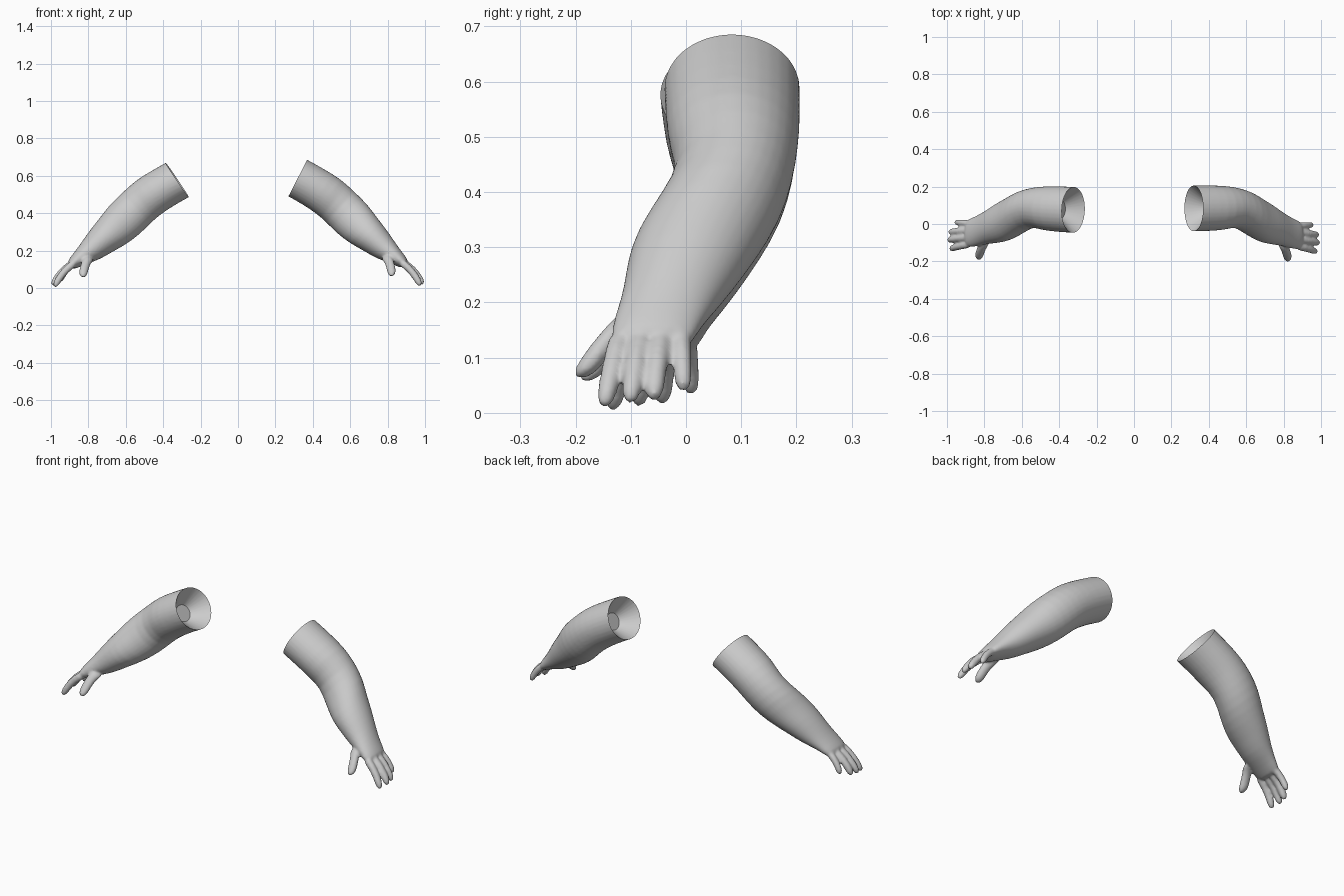
import bpy, bmesh, math
from mathutils import Vector, Matrix

cube = bpy.data.objects.get("Cube")
if cube:
    bpy.data.objects.remove(cube)

skin = bpy.data.materials.new("soft grey")
skin.use_nodes = True
grey = (0.6, 0.6, 0.6, 1)
skin.diffuse_color = grey
skin.node_tree.nodes["Principled BSDF"].inputs["Base Color"].default_value = grey

# Arm stations: centre x, y, z, half thickness, half width
ARM = [
    (.23, .083, .635, .113, .126), (.32, .083, .588, .113, .126),
    (.405, .085, .540, .113, .125), (.485, .086, .490, .116, .121),
    (.545, .092, .435, .113, .106), (.61, .062, .370, .116, .116),
    (.67, .022, .310, .102, .119), (.725, .0, .265, .087, .110),
    (.778, -.022, .215, .072, .094), (.825, -.042, .180, .052, .086),
    (.868, -.058, .147, .037, .080), (.898, -.062, .122, .027, .074),
]

# Finger paths: knuckle and tip, plus thickness
FINGERS = [
    ((.870, -.118, .140), (.972, -.146, .020), .021),
    ((.880, -.082, .138), (.985, -.100, .027), .021),
    ((.880, -.046, .138), (.980, -.058, .031), .021),
    ((.870, -.010, .142), (.950, -.005, .047), .019),
    ((.785, -.095, .175), (.823, -.186, .070), .027),
]


def loft(bm, stations, sides=16):
    """Closed tube through oval sections whose width runs along y."""
    centres = [Vector(s[:3]) for s in stations]
    rings = []
    for i, (c, s) in enumerate(zip(centres, stations)):
        t = centres[min(i + 1, len(centres) - 1)] - centres[max(i - 1, 0)]
        up = Vector((-t.z, 0, t.x)).normalized()
        ring = []
        for k in range(sides):
            a = math.tau * k / sides
            ring.append(bm.verts.new(c + up * s[3] * math.sin(a) + Vector((0, s[4] * math.cos(a), 0))))
        rings.append(ring)
    for a, b in zip(rings, rings[1:]):
        for k in range(sides):
            n = (k + 1) % sides
            bm.faces.new((a[k], a[n], b[n], b[k]))
    bm.faces.new(rings[0][::-1])
    bm.faces.new(rings[-1])


def finger(bm, base, tip, r):
    """Slightly arched finger with a rounded end."""
    base, tip = Vector(base), Vector(tip)
    stations = []
    for f, k in ((0, 1.1), (.25, 1), (.5, .97), (.75, .95), (.9, .9), (1, .7), (1.06, .35)):
        p = base.lerp(tip, f) + Vector((.6, 0, .8)) * .012 * math.sin(math.pi * min(f, 1))
        stations.append((*p, r * k, r * k))
    loft(bm, stations, 10)


def build_arm(name, rim_point, rim_normal, matrix):
    bm = bmesh.new()
    loft(bm, ARM)
    for f in FINGERS:
        finger(bm, *f)
    bmesh.ops.recalc_face_normals(bm, faces=bm.faces)
    mesh = bpy.data.meshes.new(name)
    bm.to_mesh(mesh)
    bm.free()
    obj = bpy.data.objects.new(name, mesh)
    bpy.context.collection.objects.link(obj)

    # Fuse the palm, fingers and forearm into one smooth skin
    obj.modifiers.new("round", 'SUBSURF').levels = 1
    fuse = obj.modifiers.new("fuse", 'REMESH')
    fuse.mode = 'VOXEL'
    fuse.voxel_size = .006
    soften = obj.modifiers.new("soften", 'SMOOTH')
    soften.factor = .5
    soften.iterations = 7
    bm = bmesh.new()
    bm.from_object(obj, bpy.context.evaluated_depsgraph_get())
    obj.modifiers.clear()

    # Straight cut at the shoulder
    normal = Vector(rim_normal).normalized()
    bmesh.ops.bisect_plane(bm, geom=bm.verts[:] + bm.edges[:] + bm.faces[:],
                           plane_co=rim_point, plane_no=normal, clear_outer=True)
    for f in bm.faces:
        f.smooth = True

    # Tapered hollow behind the rim, closed by a small flat end
    edges = [e for e in bm.edges if e.is_boundary]
    for e in edges:
        e.smooth = False
    new = bmesh.ops.extrude_edge_only(bm, edges=edges)["geom"]
    verts = [g for g in new if isinstance(g, bmesh.types.BMVert)]
    inner = [g for g in new if isinstance(g, bmesh.types.BMEdge) and g.is_boundary]
    for g in new:
        if isinstance(g, bmesh.types.BMFace):
            g.smooth = True
    mid = sum((v.co for v in verts), Vector()) / len(verts)
    for v in verts:
        v.co = mid + (v.co - mid) * .4 - normal * .08
    for e in inner:
        e.smooth = False
    bmesh.ops.contextual_create(bm, geom=inner)

    bm.transform(matrix)
    bmesh.ops.recalc_face_normals(bm, faces=bm.faces)
    bm.to_mesh(mesh)
    bm.free()
    mesh.materials.clear()
    mesh.materials.append(skin)


# The opposite arm is mirrored and turned very slightly
pivot = Vector((-.55, 0, 0))
turn = (Matrix.Translation(pivot + Vector((0, 0, -.006))) @ Matrix.Rotation(-.035, 4, 'Z')
        @ Matrix.Translation(-pivot) @ Matrix.Scale(-1, 4, (1, 0, 0)))
build_arm("left_arm", (.32, .083, .588), (-.195, 0, .1), Matrix.Identity(4))
build_arm("right_arm", (.328, .083, .584), (-.185, 0, .125), turn)
